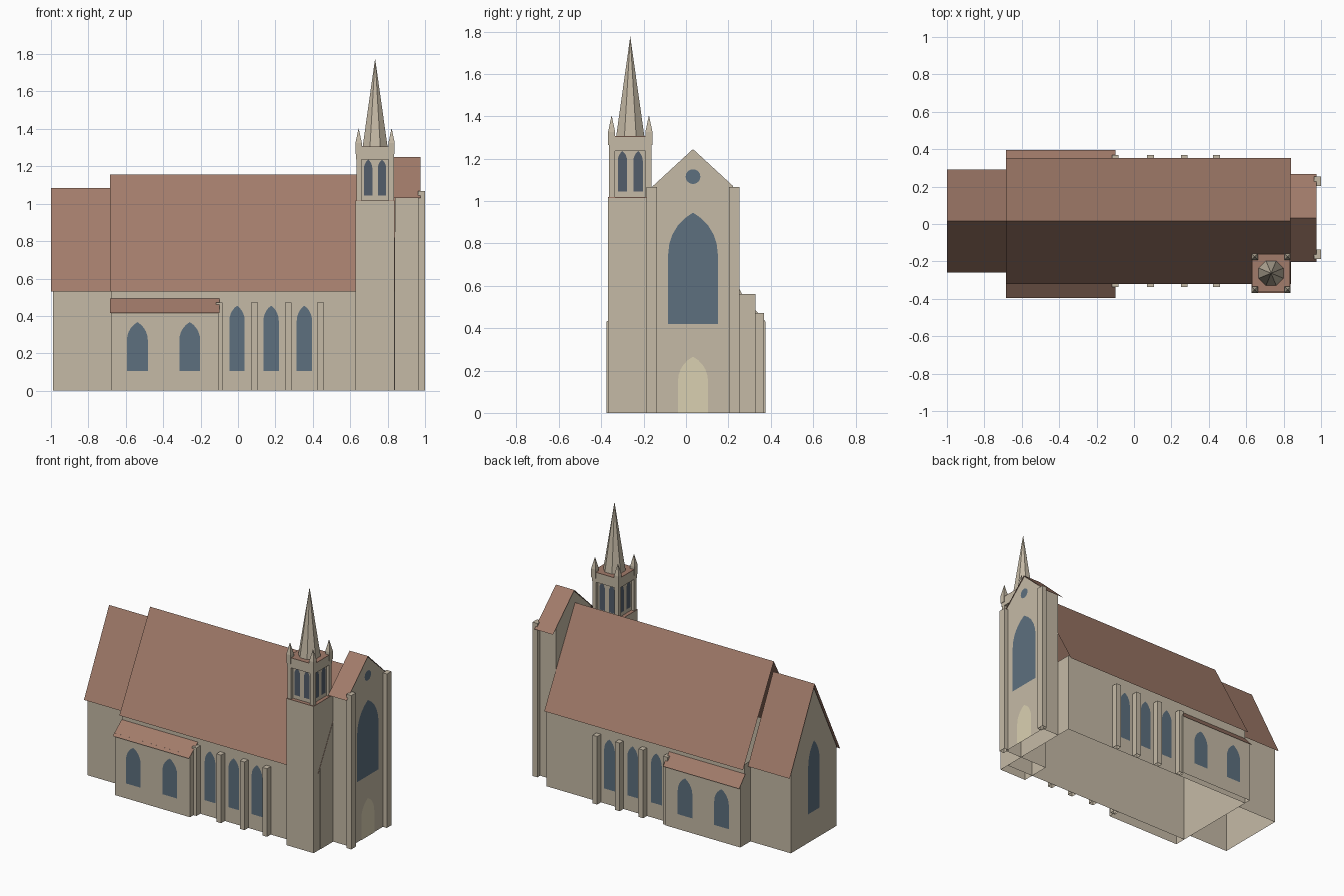
import bpy, math

if "Cube" in bpy.data.objects:
    bpy.data.objects.remove(bpy.data.objects["Cube"])

def material(name, rgb):
    m = bpy.data.materials.new(name)
    m.diffuse_color = (*rgb, 1)
    m.use_nodes = True
    m.node_tree.nodes["Principled BSDF"].inputs["Base Color"].default_value = m.diffuse_color
    return m

STONE = material("stone", (0.56, 0.49, 0.38))
TILE = material("roof_tile", (0.36, 0.20, 0.145))
GLASS = material("glass", (0.11, 0.16, 0.21))
DARK = material("louvre", (0.085, 0.11, 0.145))
WOOD = material("door_wood", (0.70, 0.63, 0.44))

def mesh(name, verts, faces, mat):
    me = bpy.data.meshes.new(name)
    me.from_pydata(verts, [], faces)
    me.materials.append(mat)
    ob = bpy.data.objects.new(name, me)
    bpy.context.collection.objects.link(ob)
    return ob

def box(name, x0, x1, y0, y1, z0, z1, mat=STONE, top=True, bottom=False):
    v = [(x, y, z) for z in (z0, z1) for x, y in ((x0, y0), (x1, y0), (x1, y1), (x0, y1))]
    f = [(i, (i + 1) % 4, (i + 1) % 4 + 4, i + 4) for i in range(4)]
    if top:
        f.append((4, 5, 6, 7))
    if bottom:
        f.append((3, 2, 1, 0))
    return mesh(name, v, f, mat)

def gabled_walls(name, x0, x1, yc, half, h, ridge):
    prof = [(yc - half, 0), (yc + half, 0), (yc + half, h), (yc, ridge), (yc - half, h)]
    v = [(x, y, z) for x in (x0, x1) for y, z in prof]
    return mesh(name, v, [(4, 3, 2, 1, 0), (5, 6, 7, 8, 9), (1, 2, 7, 6), (0, 5, 9, 4)], STONE)

def gable_roof(name, x0, x1, yc, half, eave, ridge):
    v = [(x, y, z) for x in (x0, x1) for y, z in ((yc - half, eave), (yc, ridge), (yc + half, eave))]
    return mesh(name, v, [(0, 3, 4, 1), (1, 4, 5, 2)], TILE)

def panel(name, pts, axis, pos, sign, mat):
    # flat panel on a wall facing sign * axis
    v = [(pos, u, z) if axis == 'x' else (u, pos, z) for u, z in pts]
    flip = (sign > 0) == (axis == 'y')
    f = tuple(range(len(v)))
    return mesh(name, v, [f[::-1] if flip else f], mat)

def lancet(name, c, w, z0, spring, top, axis, pos, sign, mat=GLASS, n=5):
    # pointed arch from two arcs
    h = top - spring
    k = (h * h - w * w) / (2 * w)
    a = math.atan2(h, k)
    arc = [((w + k) * math.cos(a * i / n) - k, spring + (w + k) * math.sin(a * i / n))
           for i in range(n + 1)]
    pts = [(c - w, z0), (c + w, z0)] + [(c + u, z) for u, z in arc]
    pts += [(c - u, z) for u, z in arc[-2::-1]]
    return panel(name, pts, axis, pos, sign, mat)

def spike(name, x, y, r, z0, z1, n):
    v = [(x + r * math.cos(math.tau * (i + .5) / n), y + r * math.sin(math.tau * (i + .5) / n), z0)
         for i in range(n)] + [(x, y, z1)]
    return mesh(name, v, [(i, (i + 1) % n, n) for i in range(n)], STONE)

E = 0.003
YC = 0.016

# chancel
gabled_walls("chancel_walls", -0.99, -0.68, YC, 0.249, 0.56, 1.06)
gable_roof("chancel_roof", -1.0, -0.68, YC, 0.276, 0.53, 1.083)
lancet("chancel_window", YC, 0.063, 0.20, 0.53, 0.69, 'x', -0.99 - E, -1)

# nave
NH = 0.312
box("nave_walls", -0.68, 0.84, YC - NH, YC + NH, 0, 0.56, top=False)
gable_roof("nave_roof", -0.685, 0.84, YC, 0.338, 0.53, 1.155)

# both long sides: aisle, windows, buttresses
for s, side in ((-1, "front"), (1, "back")):
    wall = YC + s * NH
    out = s * 0.376
    prof = [(wall, 0), (out, 0), (out, 0.43), (wall, 0.485)]
    v = [(x, y, z) for x in (-0.68, -0.105) for y, z in prof]
    f = [(3, 2, 1, 0), (4, 5, 6, 7), (1, 2, 6, 5)]
    if s < 0:
        f = [t[::-1] for t in f]
    mesh(f"{side}_aisle_walls", v, f, STONE)
    r = [(-0.685, s * 0.395, 0.415), (-0.10, s * 0.395, 0.415), (-0.10, wall, 0.492), (-0.685, wall, 0.492)]
    mesh(f"{side}_aisle_roof", r, [(0, 1, 2, 3) if s < 0 else (3, 2, 1, 0)], TILE)
    for x in (-0.538, -0.258):
        lancet(f"{side}_aisle_window", x, 0.056, 0.105, 0.27, 0.367, 'y', out + s * E, s)
    for x in (-0.005, 0.177, 0.355):
        lancet(f"{side}_nave_window", x, 0.041, 0.105, 0.375, 0.455, 'y', wall + s * E, s)
    for x in (-0.10, 0.088, 0.268, 0.441):
        y0, y1 = sorted((wall, YC + s * 0.353))
        box(f"{side}_buttress", x - 0.018, x + 0.018, y0, y1, 0, 0.472)

# entrance front
FC = 0.033
gabled_walls("entrance_walls", 0.84, 0.97, FC, 0.19, 1.07, 1.245)
gable_roof("entrance_roof", 0.833, 0.975, FC, 0.235, 1.03, 1.25)
for s in (-1, 1):
    y = FC + s * 0.195
    box("entrance_buttress", 0.963, 1.0, y - 0.025, y + 0.025, 0, 1.067)
lancet("great_window", FC, 0.117, 0.42, 0.75, 0.945, 'x', 0.97 + E, 1)
lancet("door", FC, 0.071, 0, 0.15, 0.265, 'x', 0.97 + E, 1, WOOD)
panel("round_window", [(FC + 0.035 * math.cos(math.tau * i / 16), 1.115 + 0.035 * math.sin(math.tau * i / 16))
                       for i in range(16)], 'x', 0.97 + E, 1, GLASS)

# tower shaft and belfry
TX, TY, T = 0.733, -0.263, 0.105
def tower_box(name, half, z0, z1, **kw):
    return box(name, TX - half, TX + half, TY - half, TY + half, z0, z1, **kw)

tower_box("tower_shaft", T, 0, 1.015, top=False)
tower_box("tower_ledge", T, 1.015, 1.018, mat=TILE)
B = 0.079
tower_box("belfry", B, 1.018, 1.24, top=False)
tower_box("parapet", T - 0.004, 1.237, 1.303, top=False, bottom=True)
tower_box("tower_deck", T - 0.004, 1.303, 1.306, mat=TILE)
for s in (-1, 1):
    for d in (-0.037, 0.037):
        lancet("belfry_opening", TX + d, 0.022, 1.045, 1.19, 1.236, 'y', TY + s * (B + E), s, DARK)
        lancet("belfry_opening", TY + d, 0.022, 1.045, 1.19, 1.236, 'x', TX + s * (B + E), s, DARK)

# corner piers and pinnacles
for sx in (-1, 1):
    for sy in (-1, 1):
        x, y = TX + sx * 0.086, TY + sy * 0.086
        box("belfry_pier", x - 0.014, x + 0.014, y - 0.014, y + 0.014, 1.018, 1.237)
        x, y = TX + sx * 0.088, TY + sy * 0.088
        box("pinnacle_base", x - 0.017, x + 0.017, y - 0.017, y + 0.017, 1.265, 1.325, bottom=True)
        spike("pinnacle", x, y, 0.017 * math.sqrt(2), 1.325, 1.405, 4)

# spire
spike("spire", TX, TY, 0.072, 1.305, 1.777, 8)
